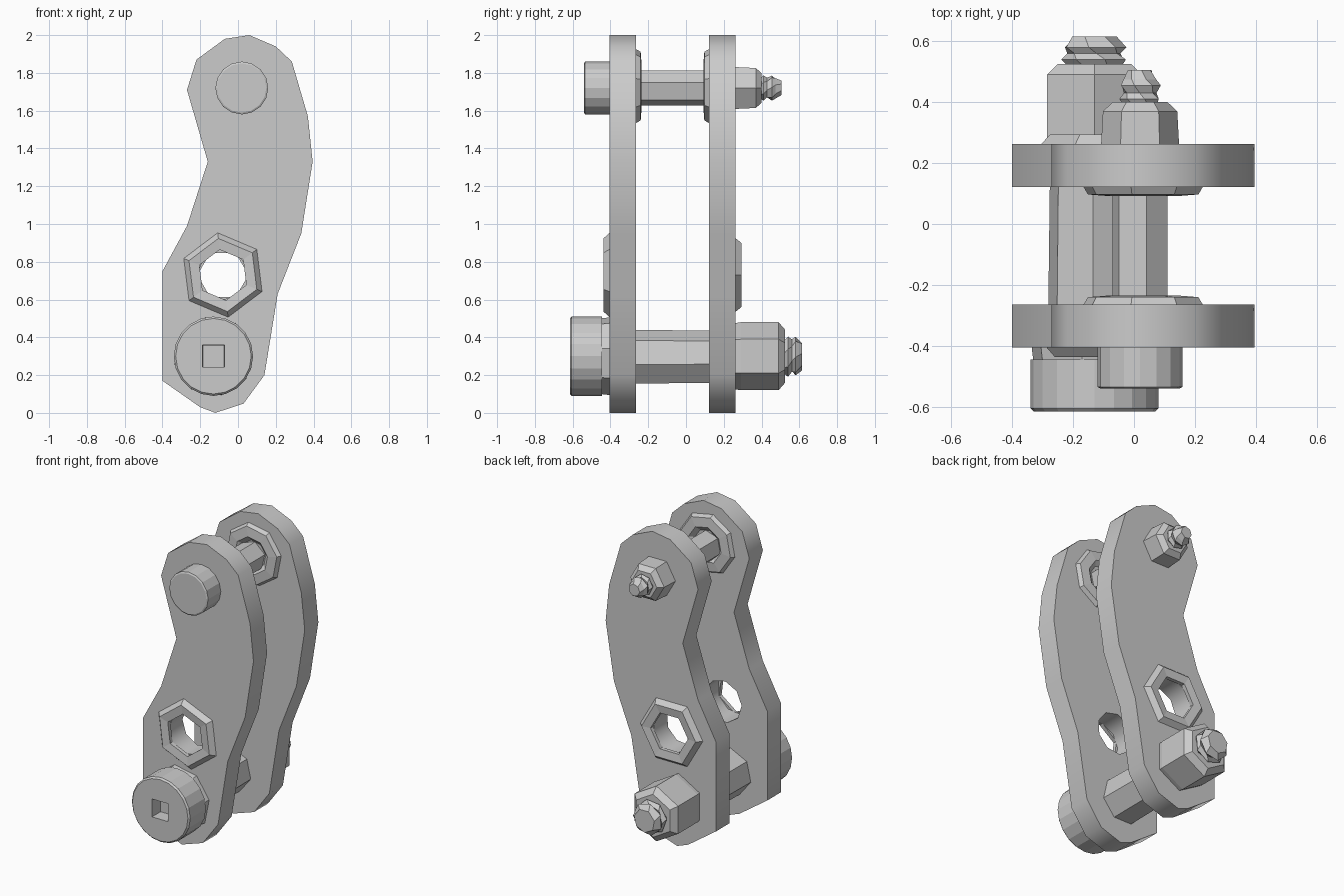
import bpy, bmesh, math

if "Cube" in bpy.data.objects:
    bpy.data.objects.remove(bpy.data.objects["Cube"])

OUTLINE = [(0.06, 2.0), (-0.07, 1.98), (-0.22, 1.87), (-0.27, 1.71), (-0.16, 1.33),
           (-0.27, 0.99), (-0.40, 0.75), (-0.40, 0.17), (-0.20, 0.03), (-0.12, 0.0),
           (0.03, 0.05), (0.14, 0.20), (0.21, 0.63), (0.335, 0.95), (0.395, 1.33),
           (0.37, 1.57), (0.285, 1.86), (0.20, 1.94)]
HOLE = (-0.08, 0.73)
PIN = (0.02, 1.72)
BOLT = (-0.13, 0.30)


def ngon(c, r, n, phase=0.0):
    return [(c[0] + r * math.cos(2 * math.pi * i / n + phase),
             c[1] + r * math.sin(2 * math.pi * i / n + phase)) for i in range(n)]


def lathe(name, c, profile, sides, phase=0.0, ring=False, twist=0.0):
    """Faceted turned part along y; profile is (radius, y). ring closes the profile on itself."""
    bm = bmesh.new()
    loops = [[bm.verts.new((x, y, z)) for x, z in ngon(c, r, sides, phase + k * twist)]
             for k, (r, y) in enumerate(profile)]
    pairs = list(zip(loops, loops[1:]))
    if ring:
        pairs.append((loops[-1], loops[0]))
    else:
        bm.faces.new(loops[0])
        bm.faces.new(loops[-1])
    for a, b in pairs:
        for i in range(sides):
            j = (i + 1) % sides
            bm.faces.new((a[i], a[j], b[j], b[i]))
    bmesh.ops.recalc_face_normals(bm, faces=bm.faces)
    me = bpy.data.meshes.new(name)
    bm.to_mesh(me)
    bm.free()
    ob = bpy.data.objects.new(name, me)
    bpy.context.collection.objects.link(ob)
    return ob


def plate(name, y0, y1):
    """Bent link plate with a round hole, as a filled and extruded 2D curve."""
    cu = bpy.data.curves.new(name, 'CURVE')
    cu.dimensions = '2D'
    cu.fill_mode = 'BOTH'
    cu.extrude = (y1 - y0) / 2
    for pts in (OUTLINE, ngon(HOLE, 0.135, 9, 0.3)):
        sp = cu.splines.new('POLY')
        sp.points.add(len(pts) - 1)
        for p, (x, z) in zip(sp.points, pts):
            p.co = (x, z, 0, 1)
        sp.use_cyclic_u = True
    ob = bpy.data.objects.new(name, cu)
    bpy.context.collection.objects.link(ob)
    ob.location.y = (y0 + y1) / 2
    ob.rotation_euler.x = math.pi / 2
    bpy.ops.object.select_all(action='DESELECT')
    ob.select_set(True)
    bpy.context.view_layer.objects.active = ob
    bpy.ops.object.convert(target='MESH')


plate("front_plate", -0.405, -0.265)
plate("back_plate", 0.122, 0.262)

# Raised collars around the open hole, on the outer faces
for name, y, d in (("front_collar", -0.405, -1), ("back_collar", 0.262, 1)):
    lathe(name, HOLE, [(0.225, y), (0.195, y + d * 0.032), (0.135, y + d * 0.025), (0.135, y)],
          6, 0.0 if d > 0 else -0.4, ring=True)

# Upper pin: head, shaft, inner washers, nut and threaded tip
lathe("pin_head", PIN, [(0.14, -0.405), (0.14, -0.535), (0.13, -0.54)], 16)
lathe("pin_shaft", PIN, [(0.095, -0.27), (0.095, 0.125)], 6, 0.3)
for name, y, d in (("front_pin_washer", -0.265, 1), ("back_pin_washer", 0.122, -1)):
    lathe(name, (0.03, 1.73), [(0.20, y), (0.185, y + d * 0.025), (0.12, y + d * 0.03), (0.09, y + d * 0.005)],
          8, 0.2)
lathe("pin_nut", PIN, [(0.128, 0.26), (0.122, 0.37), (0.09, 0.40)], 6)
lathe("pin_thread", PIN, [(0.055, 0.39), (0.068, 0.41), (0.055, 0.43), (0.068, 0.455),
                          (0.055, 0.475), (0.04, 0.505)], 7, 0.2, twist=0.25)

# Lower bolt: washer, head with square socket, shaft, nut and threaded tip
lathe("bolt_washer", BOLT, [(0.21, -0.404), (0.205, -0.445)], 8, 0.2)
head = lathe("bolt_head", BOLT, [(0.21, -0.445), (0.21, -0.605), (0.20, -0.615)], 20)
cutter = lathe("socket_cutter", (-0.13, 0.30), [(0.085, -0.7), (0.08, -0.53)], 4, math.pi / 4)
mod = head.modifiers.new("socket", 'BOOLEAN')
mod.object = cutter
mod.operation = 'DIFFERENCE'
mod.solver = 'EXACT'
bpy.context.view_layer.objects.active = head
bpy.ops.object.modifier_apply(modifier=mod.name)
bpy.data.objects.remove(cutter)
lathe("bolt_shaft", (-0.135, 0.29), [(0.15, -0.27), (0.145, 0.125)], 7, math.pi / 2)
lathe("bolt_nut", BOLT, [(0.175, 0.26), (0.18, 0.29), (0.18, 0.49), (0.14, 0.525)], 6, math.pi / 6)
lathe("bolt_thread", BOLT, [(0.085, 0.51), (0.11, 0.54), (0.09, 0.56), (0.105, 0.58),
                            (0.075, 0.615)], 7, 0.1, twist=0.25)
